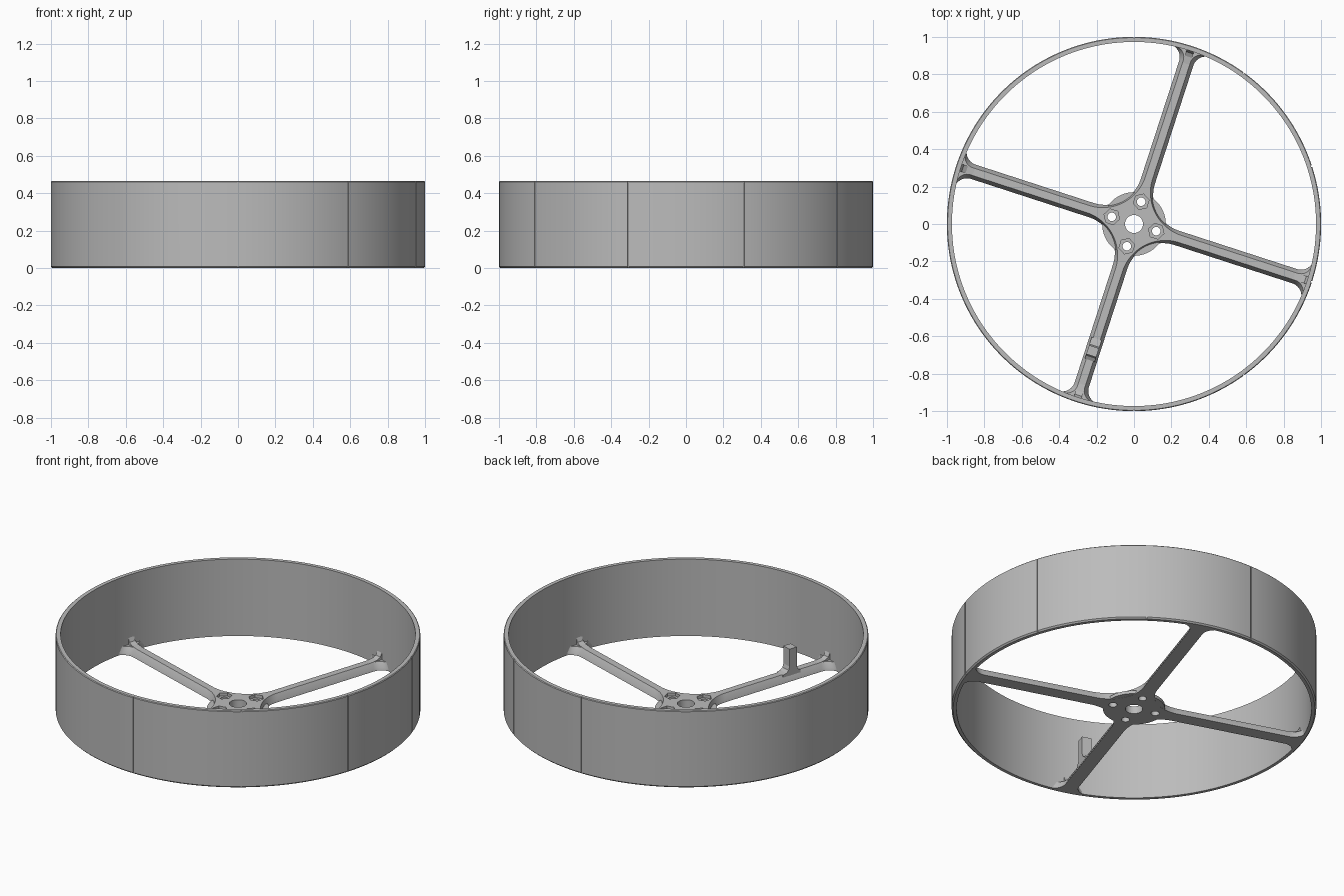
import bpy, bmesh
from math import sin, cos, pi, radians, sqrt
from mathutils import Matrix, Vector

if "Cube" in bpy.data.objects:
    bpy.data.objects.remove(bpy.data.objects["Cube"])

grey = bpy.data.materials.new("mid grey")
grey.use_nodes = True
grey.diffuse_color = (0.5, 0.5, 0.5, 1)
grey.node_tree.nodes["Principled BSDF"].inputs["Base Color"].default_value = (0.5, 0.5, 0.5, 1)

SPOKES = [radians(72 + 90 * i) for i in range(4)]
INNER, HEIGHT = 0.973, 0.465


def finish(name, bm):
    bmesh.ops.recalc_face_normals(bm, faces=bm.faces)
    me = bpy.data.meshes.new(name)
    bm.to_mesh(me)
    bm.free()
    me.materials.append(grey)
    ob = bpy.data.objects.new(name, me)
    bpy.context.collection.objects.link(ob)
    return ob


def loft(name, loops, closed=False):
    """Skin rings of points; cap the ends, or join last to first."""
    bm = bmesh.new()
    rings = [[bm.verts.new(p) for p in loop] for loop in loops]
    n = len(rings[0])
    pairs = list(zip(rings, rings[1:]))
    if closed:
        pairs.append((rings[-1], rings[0]))
    else:
        bm.faces.new(rings[0])
        bm.faces.new(rings[-1])
    for a, b in pairs:
        for i in range(n):
            j = (i + 1) % n
            bm.faces.new((a[i], a[j], b[j], b[i]))
    return finish(name, bm)


def circle(r, z, n, x=0, y=0, turn=0):
    return [(x + r * cos(turn + 2 * pi * i / n), y + r * sin(turn + 2 * pi * i / n), z)
            for i in range(n)]


def rod(name, r, z0, z1, n, x=0, y=0, turn=0):
    return loft(name, [circle(r, z, n, x, y, turn) for z in (z0, z1)])


def cut(target, cutters):
    for c in cutters:
        c.hide_render = True
        m = target.modifiers.new("cut", "BOOLEAN")
        m.operation, m.solver, m.object = "DIFFERENCE", "EXACT", c
        bpy.context.view_layer.objects.active = target
        bpy.ops.object.modifier_apply(modifier=m.name)


def slit(angle, z0, z1, width=0.008, depth=0.006):
    """Thin box cutter on the outer face of the rim."""
    bm = bmesh.new()
    bmesh.ops.create_cube(bm, size=1)
    size = Matrix.Diagonal((depth * 2, width, z1 - z0, 1))
    place = Matrix.Rotation(angle, 4, "Z") @ Matrix.Translation((1, 0, (z0 + z1) / 2))
    bm.transform(place @ size)
    return finish("rim_slit_cutter", bm)


# Rim: lathed band with small edge chamfers
profile = [(INNER, 0), (0.992, 0), (1, 0.008), (1, HEIGHT - 0.004),
           (0.996, HEIGHT), (INNER, HEIGHT)]
rim = loft("rim", [circle(r, z, 160) for r, z in profile], closed=True)
slits = [slit(radians(18 + 36 * i), -0.1, HEIGHT + 0.1) for i in range(10)]
slits.append(slit(SPOKES[2], 0.008, 0.08))
cut(rim, slits)


def spider_outline(w, hub_r, rim_r, z):
    """Four-armed outline with concave fillets at the hub and at the rim."""
    c = w + hub_r
    half = []
    for i in range(13):                      # hub fillet, diagonal to arm edge
        a = radians(225 + 45 * i / 12)
        half.append((c + hub_r * cos(a), c + hub_r * sin(a)))
    for i in range(9):                       # rim fillet
        a = radians(-90 + 80 * i / 8)
        half.append((INNER - rim_r + rim_r * cos(a), w + rim_r + rim_r * sin(a)))
    half.append((0.98, half[-1][1]))
    arm = [(x, -y) for x, y in half[1:]] + half[::-1]
    return [(x * cos(t) - y * sin(t), x * sin(t) + y * cos(t), z)
            for t in SPOKES for x, y in arm]


# Spokes and hub plate in one tapered piece, over a thin round flange
spider = loft("spokes", [spider_outline(0.04, 0.2, 0.07, 0),
                         spider_outline(0.036, 0.204, 0.07, 0.015),
                         spider_outline(0.02, 0.24, 0.06, 0.045)])
flange = rod("hub_flange", 0.17, 0.001, 0.02, 64)

# Axle hole, bolt holes and hexagonal nut pockets
bores = [rod("axle_cutter", 0.048, -0.1, 0.2, 48)]
pockets = []
for t in SPOKES:
    x, y = 0.125 * cos(t), 0.125 * sin(t)
    bores.append(rod("bolt_cutter", 0.023, -0.1, 0.2, 24, x, y))
    pockets.append(rod("nut_cutter", 0.043, 0.026, 0.2, 6, x, y, t))
cut(spider, bores + pockets)
cut(flange, bores)
for c in slits + bores + pockets:
    bpy.data.objects.remove(c)


def side_profile(name, points, w, angle):
    """Extrude a radius-height outline across a spoke."""
    out, side = Vector((cos(angle), sin(angle), 0)), Vector((-sin(angle), cos(angle), 0))
    return loft(name, [[out * r + side * s + Vector((0, 0, z)) for r, z in points]
                       for s in (-w, w)])


# Small gussets sweeping up from each spoke to the rim
for t in SPOKES:
    gusset = [(0.9, 0.03), (0.9, 0.045), (0.94, 0.05), (0.962, 0.062),
              (INNER, 0.085), (0.98, 0.085), (0.98, 0.03)]
    side_profile("rim_gusset", gusset, 0.02, t)

# Upright post on one spoke, with flared foot
post = [(0.645, 0.02), (0.645, 0.045), (0.668, 0.05), (0.684, 0.063), (0.69, 0.085),
        (0.69, 0.19), (0.74, 0.19), (0.74, 0.075), (0.748, 0.056), (0.765, 0.045),
        (0.765, 0.02)]
side_profile("post", post, 0.028, SPOKES[2])

# Smooth the round surfaces while keeping edges sharp
bpy.ops.object.select_all(action="DESELECT")
for ob in (rim, spider, flange):
    ob.select_set(True)
bpy.context.view_layer.objects.active = rim
bpy.ops.object.shade_smooth_by_angle(angle=radians(25))
